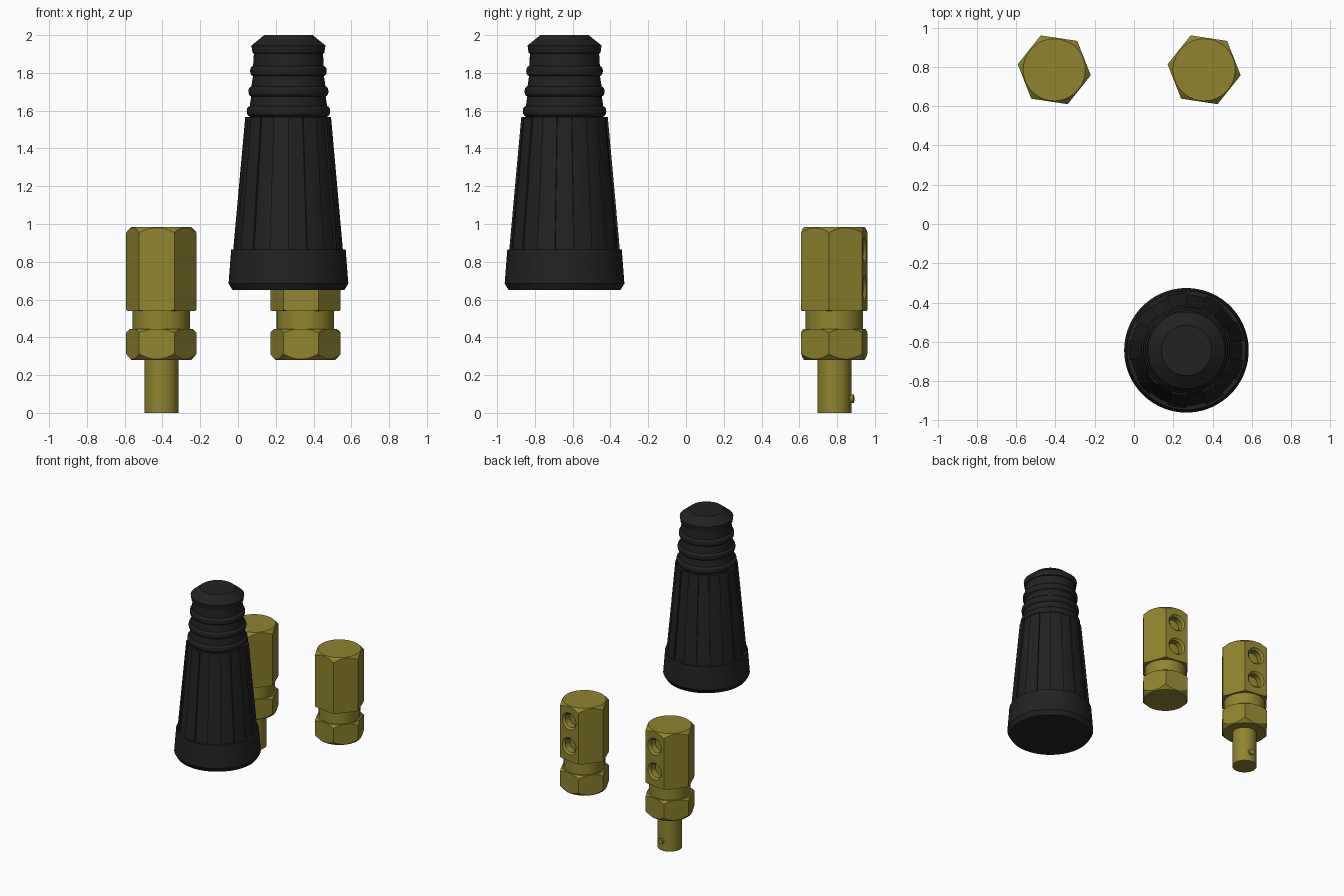
import bpy, bmesh, math
from mathutils import Matrix, Vector

if "Cube" in bpy.data.objects:
    bpy.data.objects.remove(bpy.data.objects["Cube"])


def material(name, rgb):
    m = bpy.data.materials.new(name)
    m.diffuse_color = (*rgb, 1)
    m.use_nodes = True
    m.node_tree.nodes["Principled BSDF"].inputs["Base Color"].default_value = m.diffuse_color
    return m


BRASS = material("brass", (0.28, 0.23, 0.028))
BLACK = material("black_rubber", (0.016, 0.016, 0.016))


def make(name, rings, mat, loc=(0, 0, 0)):
    """Loft closed rings of points (bottom to top) and cap both ends."""
    bm = bmesh.new()
    loops = [[bm.verts.new(p) for p in ring] for ring in rings]
    n = len(loops[0])
    for a, b in zip(loops, loops[1:]):
        for i in range(n):
            j = (i + 1) % n
            bm.faces.new((a[i], a[j], b[j], b[i]))
    bm.faces.new(loops[0][::-1])
    bm.faces.new(loops[-1])
    bmesh.ops.recalc_face_normals(bm, faces=bm.faces)
    me = bpy.data.meshes.new(name)
    bm.to_mesh(me)
    bm.free()
    me.materials.append(mat)
    ob = bpy.data.objects.new(name, me)
    ob.location = loc
    bpy.context.collection.objects.link(ob)
    return ob


def lathe(name, profile, mat, loc=(0, 0, 0), sides=64, turn=0.0):
    rings = [[(r * math.cos(turn + math.tau * i / sides),
               r * math.sin(turn + math.tau * i / sides), z)
              for i in range(sides)] for r, z in profile]
    return make(name, rings, mat, loc)


def smooth(ob, deg=28):
    bpy.ops.object.select_all(action='DESELECT')
    ob.select_set(True)
    bpy.context.view_layer.objects.active = ob
    bpy.ops.object.shade_smooth_by_angle(angle=math.radians(deg))


def boolean(ob, cutter, op):
    bpy.context.view_layer.update()
    mod = ob.modifiers.new("cut", 'BOOLEAN')
    mod.operation, mod.object, mod.solver = op, cutter, 'EXACT'
    bpy.context.view_layer.objects.active = ob
    bpy.ops.object.modifier_apply(modifier=mod.name)
    bpy.data.objects.remove(cutter)


TURN = math.radians(-8.6)            # hexagon corner direction
FACE = math.radians(81.4)            # face carrying the screw holes
OUT = Vector((math.cos(FACE), math.sin(FACE), 0))
ALIGN = OUT.to_track_quat('Z', 'Y')


def hex_fitting(name, x, y):
    ob = lathe(name, [(0.188, 0.28), (0.188, 0.985)], BRASS, (x, y, 0), 6, TURN)
    # turned shape: chamfered nut, neck, chamfered upper block
    turned = lathe("turned_shape", [
        (0.158, 0.28), (0.2, 0.325), (0.2, 0.415), (0.165, 0.445),
        (0.152, 0.445), (0.152, 0.54), (0.178, 0.54), (0.2, 0.55),
        (0.2, 0.943), (0.158, 0.985)], BRASS, (x, y, 0), 64)
    boolean(ob, turned, 'INTERSECT')
    # two countersunk screw holes
    for z in (0.86, 0.66):
        hole = lathe("hole", [(0.053, 0.10), (0.053, 0.148), (0.075, 0.17)],
                     BRASS, (x, y, z), 32)
        hole.rotation_mode = 'QUATERNION'
        hole.rotation_quaternion = ALIGN
        boolean(ob, hole, 'DIFFERENCE')
    smooth(ob, 20)
    return ob


# brass fittings
PX, PY = -0.406, 0.785
hex_fitting("plug_body", PX, PY)
hex_fitting("socket_body", 0.357, PY)

# plug pin with its locking nub
smooth(lathe("plug_pin", [(0.09, 0), (0.09, 0.29)], BRASS, (PX, PY, 0), 48))
nub = lathe("locking_nub", [(0.023, 0.06), (0.023, 0.104)], BRASS,
            (PX, PY, 0.075), 20)
nub.rotation_mode = 'QUATERNION'
nub.rotation_quaternion = ALIGN
smooth(nub)

# rubber sleeve: base band, core, grip rings and cap
SLEEVE = (0.267, -0.643, 0)
profile = [(0.296, 0.65), (0.317, 0.685), (0.303, 0.865), (0.265, 0.865),
           (0.205, 1.56)]
for z, r in ((1.597, 0.213), (1.702, 0.204), (1.81, 0.195)):
    profile += [(r - 0.007, z - 0.027)]
    profile += [(r - 0.003 + 0.011 * math.cos(math.radians(a)),
                 z + 0.024 * math.sin(math.radians(a)))
                for a in (-80, -40, 0, 40, 80)]
    profile += [(r - 0.008, z + 0.027)]
profile += [(0.183, 1.903), (0.19, 1.905), (0.196, 1.945), (0.128, 2.0)]
smooth(lathe("sleeve_core", profile, BLACK, SLEEVE, 72))


# fluted grip: nine ribs alternating with nine shallow recesses
def fluted(r, z, depth=0.011):
    pts = []
    for k in range(18):
        rr = r - depth if k % 2 == 0 else r
        for s in range(4):
            a = math.radians(20 * k - 10 + 20 * s / 3)
            pts.append((rr * math.cos(a), rr * math.sin(a), z))
    return pts


grip = make("sleeve_grip", [fluted(0.293, 0.86), fluted(0.229, 1.567)],
            BLACK, SLEEVE)
smooth(grip)
